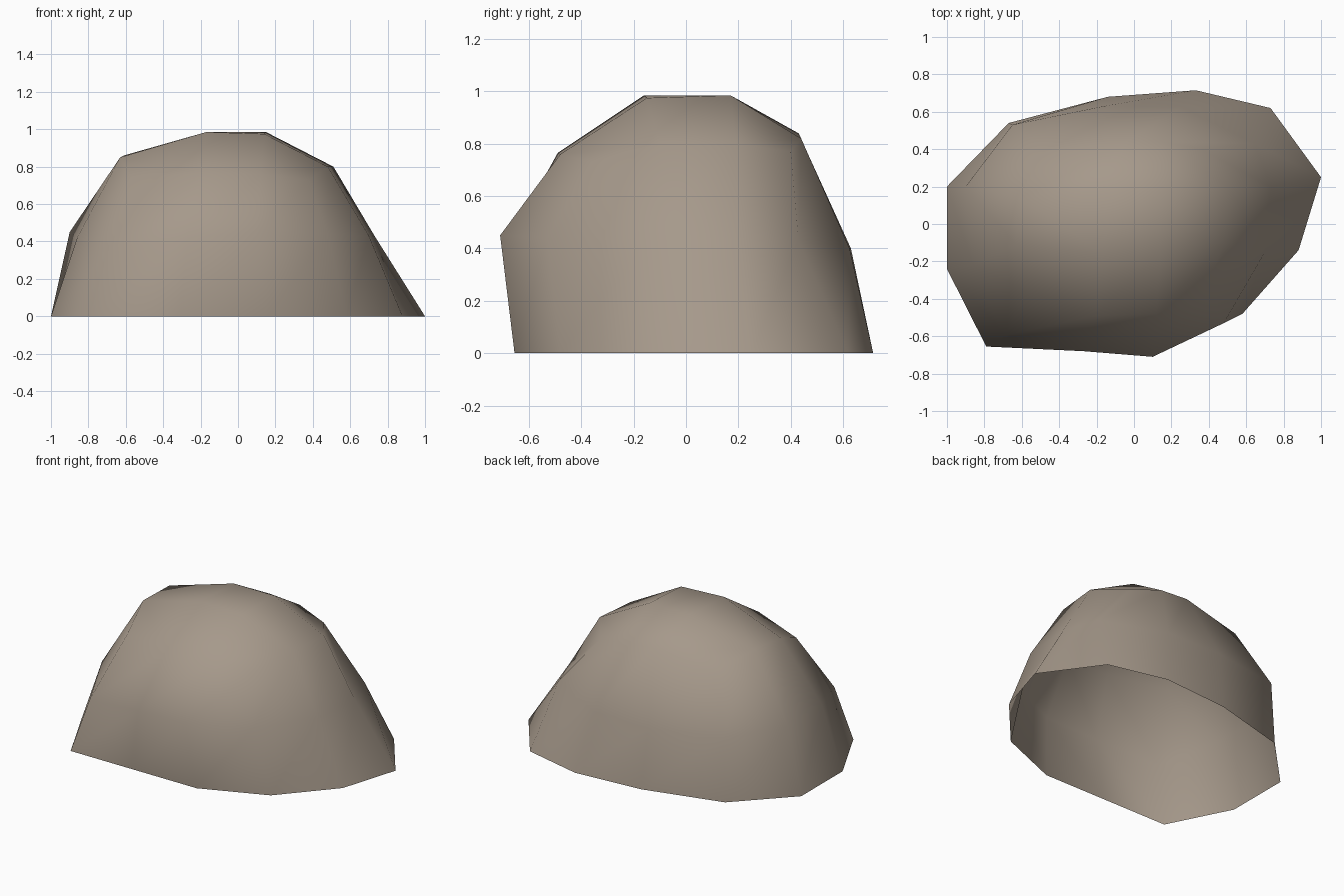
import bpy, bmesh

if "Cube" in bpy.data.objects:
    bpy.data.objects.remove(bpy.data.objects["Cube"])

# Rock: an open-bottomed boulder built from three 12-point rings and a 4-point crown.
# Each ring runs anticlockwise from the front left corner, with a corner every third point.
BASE = [(-.79, -.655, 0), (-.31, -.655, 0), (.15, -.655, 0), (.58, -.48, 0),
        (.88, -.14, 0), (1, .25, 0), (.73, .62, 0), (.33, .715, 0),
        (-.14, .68, 0), (-.67, .54, 0), (-1, .2, 0), (-1, -.24, 0)]
MIDDLE = [(-.69, -.595, .35), (-.27, -.68, .42), (.1, -.71, .45), (.48, -.53, .44),
          (.7, -.15, .43), (.73, .2, .43), (.645, .43, .43), (.25, .625, .40),
          (-.16, .63, .40), (-.65, .53, .42), (-.9, .2, .45), (-.86, -.22, .42)]
SHOULDER = [(-.57, -.36, .74), (-.2, -.49, .765), (.12, -.48, .76), (.38, -.36, .73),
            (.48, -.1, .8), (.51, .19, .8), (.36, .4, .77), (.15, .44, .82),
            (-.06, .43, .84), (-.48, .39, .77), (-.61, .14, .86), (-.63, -.11, .85)]
CROWN = [(-.17, -.16, .985), (.14, -.15, .975), (.15, .17, .985), (-.15, .17, .985)]

bm = bmesh.new()
base, middle, shoulder, crown = [[bm.verts.new(p) for p in ring]
                                 for ring in (BASE, MIDDLE, SHOULDER, CROWN)]

# Side walls
for low, high in ((base, middle), (middle, shoulder)):
    for i in range(12):
        j = (i + 1) % 12
        bm.faces.new((low[i], low[j], high[j], high[i]))

# Top: corner and edge quads around the crown
for k in range(4):
    s = [shoulder[(3 * k + d) % 12] for d in (-1, 0, 1, 2)]
    bm.faces.new((s[0], s[1], s[2], crown[k]))
    bm.faces.new((s[2], s[3], crown[(k + 1) % 4], crown[k]))
bm.faces.new(crown)

for f in bm.faces:
    f.smooth = True
mesh = bpy.data.meshes.new("rock")
bm.to_mesh(mesh)
bm.free()

stone = bpy.data.materials.new("warm grey stone")
stone.diffuse_color = (.38, .318, .257, 1)
stone.use_nodes = True
stone.node_tree.nodes["Principled BSDF"].inputs["Base Color"].default_value = stone.diffuse_color
mesh.materials.append(stone)
rock = bpy.data.objects.new("rock", mesh)
bpy.context.collection.objects.link(rock)
